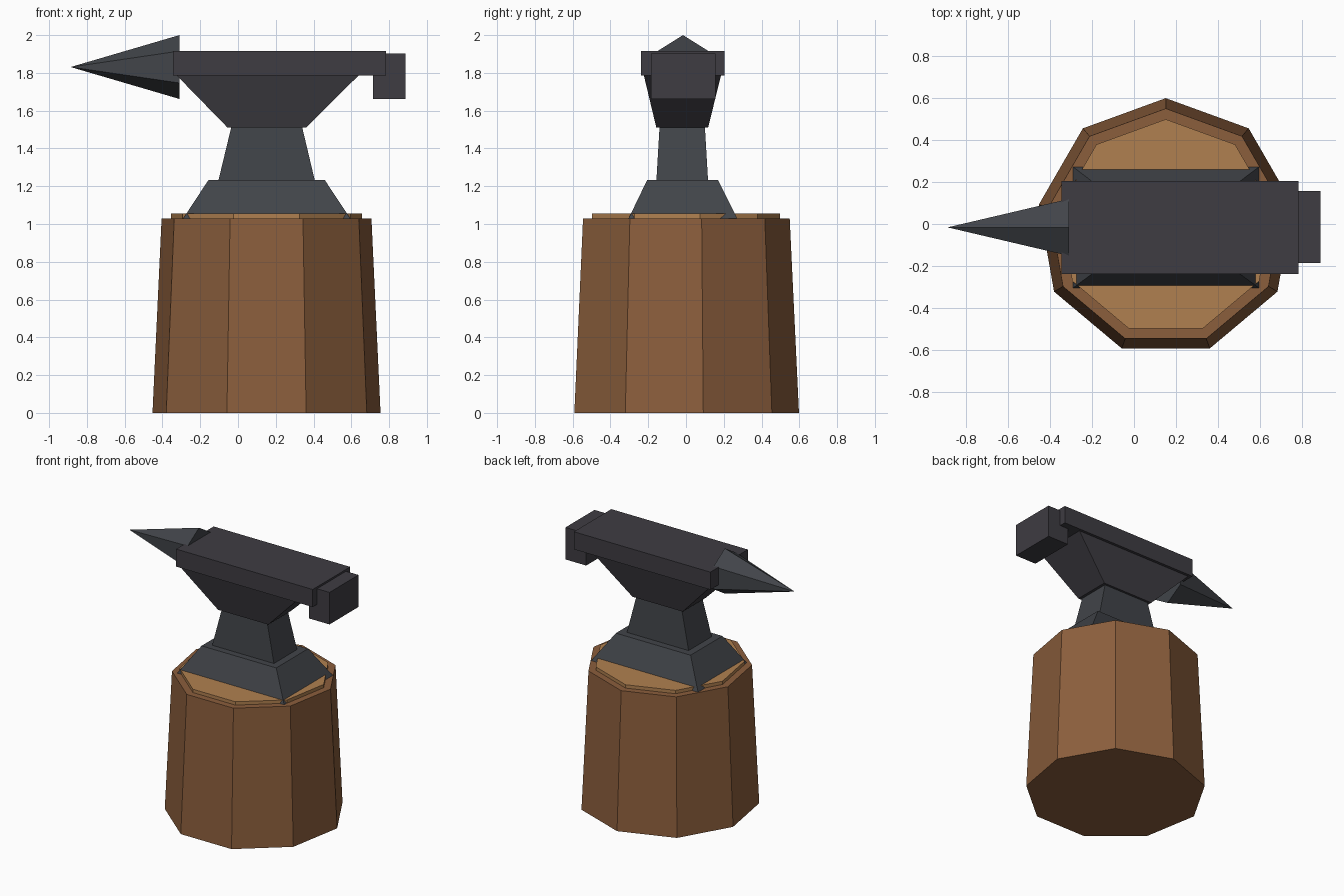
import bpy, bmesh, math

if "Cube" in bpy.data.objects:
    bpy.data.objects.remove(bpy.data.objects["Cube"])


def material(name, rgb):
    """Flat colour from 0-255 sRGB values."""
    m = bpy.data.materials.new(name)
    lin = [((c / 255 + 0.055) / 1.055) ** 2.4 for c in rgb]
    m.diffuse_color = (*lin, 1)
    m.use_nodes = True
    m.node_tree.nodes["Principled BSDF"].inputs["Base Color"].default_value = m.diffuse_color
    return m


BARK = material("bark brown", (139, 94, 60))
CUT_WOOD = material("cut wood", (176, 128, 80))
IRON = material("dark iron", (62, 60, 66))
WORN_IRON = material("blue grey iron", (65, 68, 73))


def loft(name, rings, mat):
    """Closed solid through rings of points; a one-point ring is a tip."""
    bm = bmesh.new()
    loops = [[bm.verts.new(p) for p in ring] for ring in rings]
    for a, b in zip(loops, loops[1:]):
        n = len(a)
        for i in range(n):
            j = (i + 1) % n
            if len(b) == 1:
                bm.faces.new((a[i], a[j], b[0]))
            else:
                bm.faces.new((a[i], a[j], b[j], b[i]))
    for loop in (loops[0], loops[-1]):
        if len(loop) > 2:
            bm.faces.new(loop)
    bmesh.ops.recalc_face_normals(bm, faces=bm.faces)
    mesh = bpy.data.meshes.new(name)
    bm.to_mesh(mesh)
    bm.free()
    mesh.materials.append(mat)
    ob = bpy.data.objects.new(name, mesh)
    bpy.context.collection.objects.link(ob)
    return ob


def rect(x0, x1, y0, y1, z):
    return [(x0, y0, z), (x1, y0, z), (x1, y1, z), (x0, y1, z)]


def nonagon(r, z, cx=0.151, cy=-0.015):
    angles = [math.radians(90 + 40 * k) for k in range(9)]
    return [(cx + r * math.cos(a), cy + r * math.sin(a), z) for a in angles]


# Tapered nine-sided stump with a raised cut surface
loft("stump", [nonagon(0.613, 0), nonagon(0.564, 1.03)], BARK)
loft("stump_cut_top", [nonagon(0.513, 1.02), nonagon(0.513, 1.055)], CUT_WOOD)

# Anvil foot, waist and flared body
loft("anvil_foot", [rect(-0.293, 0.597, -0.306, 0.274, 1.025),
                    rect(-0.157, 0.46, -0.206, 0.17, 1.232)], WORN_IRON)
loft("anvil_waist", [rect(-0.105, 0.408, -0.157, 0.117, 1.225),
                     rect(-0.035, 0.339, -0.14, 0.1, 1.515)], WORN_IRON)
loft("anvil_body", [rect(-0.055, 0.36, -0.157, 0.117, 1.51),
                    rect(-0.328, 0.642, -0.224, 0.186, 1.79)], IRON)

# Striking face and heel block
loft("anvil_face", [rect(-0.345, 0.783, -0.237, 0.205, z) for z in (1.785, 1.916)], IRON)
loft("anvil_heel", [rect(0.715, 0.886, -0.186, 0.156, z) for z in (1.663, 1.902)], IRON)

# Six-sided pointed horn
horn_base = [(-0.31, -0.016 + 0.156 * math.sin(math.radians(60 * k)),
              1.831 + 0.169 * math.cos(math.radians(60 * k))) for k in range(6)]
loft("anvil_horn", [horn_base, [(-0.886, -0.016, 1.831)]], WORN_IRON)
